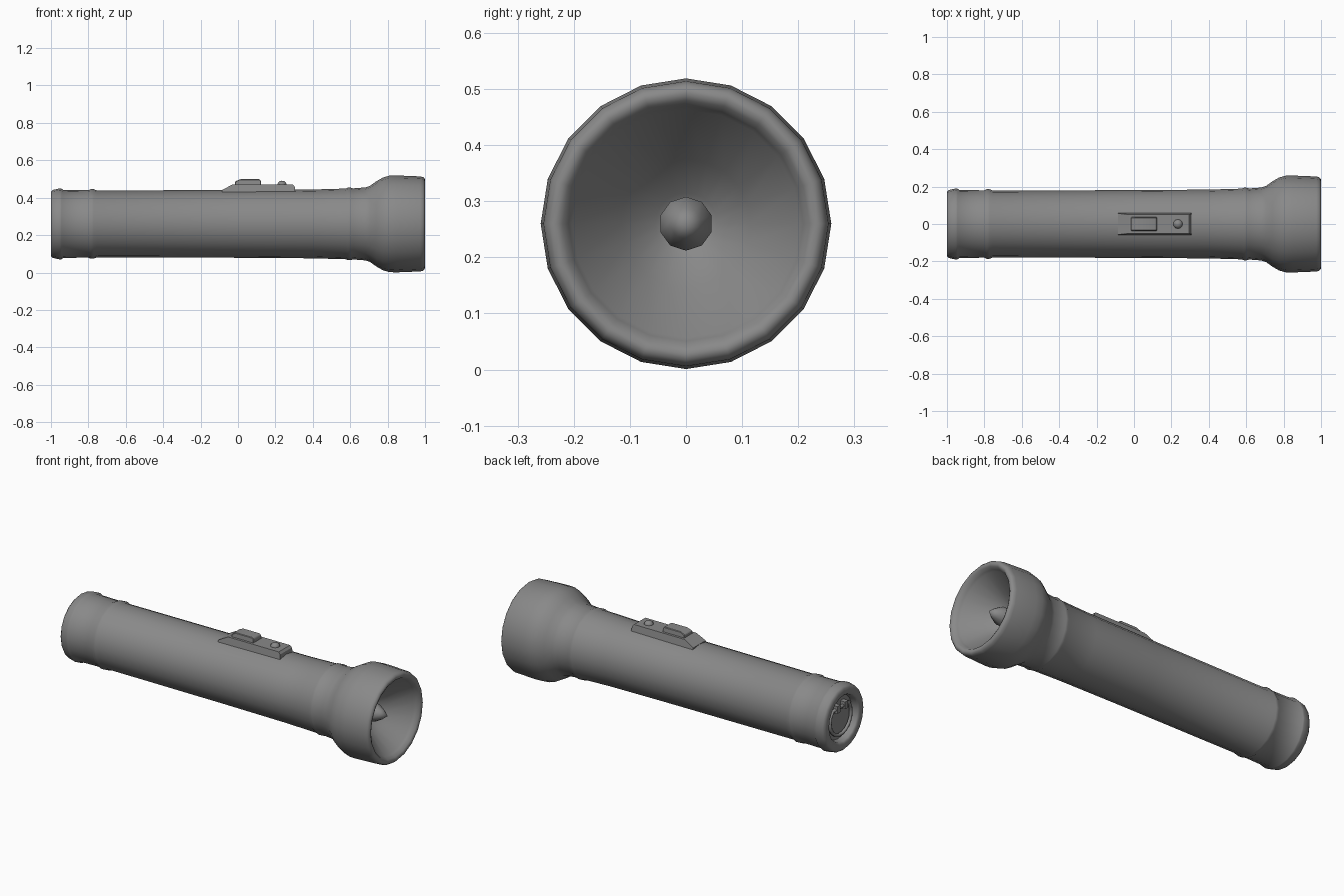
import bpy, bmesh, math

if "Cube" in bpy.data.objects:
    bpy.data.objects.remove(bpy.data.objects["Cube"])

CZ = 0.26  # height of the torch axis

# dark grey casing
grey = bpy.data.materials.new("dark_grey")
grey.diffuse_color = (0.25, 0.25, 0.25, 1)
grey.use_nodes = True
grey.node_tree.nodes["Principled BSDF"].inputs["Base Color"].default_value = grey.diffuse_color


def finish(name, bm, angle=35):
    bmesh.ops.remove_doubles(bm, verts=bm.verts, dist=1e-5)
    bmesh.ops.recalc_face_normals(bm, faces=bm.faces)
    me = bpy.data.meshes.new(name)
    bm.to_mesh(me)
    bm.free()
    me.materials.append(grey)
    ob = bpy.data.objects.new(name, me)
    bpy.context.collection.objects.link(ob)
    bpy.ops.object.select_all(action='DESELECT')
    ob.select_set(True)
    bpy.context.view_layer.objects.active = ob
    bpy.ops.object.shade_smooth_by_angle(angle=math.radians(angle))
    return ob


def lathe(name, profile, sides=20, angle=48):
    """Turn (x, radius) points round the torch axis."""
    bm = bmesh.new()
    rings = []
    for x, r in profile:
        rings.append([bm.verts.new((x, r * math.sin(2 * math.pi * i / sides),
                                    CZ + r * math.cos(2 * math.pi * i / sides)))
                      for i in range(sides)] if r > 0 else [bm.verts.new((x, 0, CZ))])
    for a, b in zip(rings, rings[1:]):
        for i in range(sides):
            j = (i + 1) % sides
            if len(a) == 1:
                bm.faces.new((a[0], b[i], b[j]))
            elif len(b) == 1:
                bm.faces.new((a[i], a[j], b[0]))
            else:
                bm.faces.new((a[i], a[j], b[j], b[i]))
    return finish(name, bm, angle)


def prism(name, side, w_bottom, w_top, z0, z1, bevel=0):
    """Extrude an (x, z) side outline across y, narrowing towards the top."""
    bm = bmesh.new()
    rows = []
    for s in (-1, 1):
        rows.append([bm.verts.new((x, s * (w_bottom + (w_top - w_bottom) * (z - z0) / (z1 - z0)), z))
                     for x, z in side])
    bm.faces.new(rows[0])
    bm.faces.new(rows[1])
    n = len(side)
    for i in range(n):
        j = (i + 1) % n
        bm.faces.new((rows[0][i], rows[0][j], rows[1][j], rows[1][i]))
    if bevel:
        bmesh.ops.bevel(bm, geom=bm.edges[:], offset=bevel, segments=1, affect='EDGES')
    return finish(name, bm, 25)


# barrel, tail cap with recess, and flared head
lathe("torch_body", [
    (-0.96, 0), (-0.96, 0.125), (-0.992, 0.13), (-1.0, 0.138), (-1.0, 0.172), (-0.99, 0.182),
    (-0.952, 0.190), (-0.944, 0.189), (-0.934, 0.182), (-0.80, 0.180), (-0.788, 0.186),
    (-0.772, 0.186), (-0.755, 0.179),
    (0.0, 0.181), (0.40, 0.184), (0.575, 0.189), (0.588, 0.194), (0.602, 0.194), (0.615, 0.190),
    (0.68, 0.195), (0.705, 0.203), (0.74, 0.228), (0.775, 0.248), (0.81, 0.258), (0.85, 0.259),
    (0.975, 0.254), (0.99, 0.250), (0.998, 0.242), (1.0, 0.232), (0.994, 0.220), (0.975, 0.209)])

# reflector bowl and bulb
lathe("reflector", [(0.975, 0.209), (0.965, 0.203), (0.87, 0.115), (0.80, 0.055), (0.78, 0)])
lathe("bulb", [(0.78, 0.04), (0.84, 0.048), (0.875, 0.048), (0.91, 0.028), (0.945, 0)], 10, 38)

# switch plate, sliding switch and signal button
prism("switch_plate", [(-0.085, 0.42), (0.308, 0.42), (0.303, 0.46), (0.293, 0.472),
                       (-0.028, 0.472), (-0.085, 0.441)], 0.060, 0.051, 0.42, 0.472)
prism("slide_switch", [(-0.018, 0.46), (0.124, 0.46), (0.122, 0.492), (0.114, 0.499),
                       (0.012, 0.499), (-0.014, 0.488)], 0.039, 0.034, 0.46, 0.499, 0.003)
bm = bmesh.new()
bmesh.ops.create_uvsphere(bm, u_segments=10, v_segments=6, radius=0.026)
for v in bm.verts:
    v.co = (v.co.x + 0.235, v.co.y, v.co.z * 0.85 + 0.469)
finish("signal_button", bm, 50)

# folded hanging loop in the tail recess
curve = bpy.data.curves.new("hanging_loop", 'CURVE')
curve.dimensions = '3D'
curve.bevel_depth = 0.010
curve.bevel_resolution = 1
curve.materials.append(grey)
path = [(0.095 * math.cos(math.radians(a)), 0.095 * math.sin(math.radians(a)))
        for a in range(-220, 41, 20)]
spline = curve.splines.new('POLY')
spline.points.add(len(path) - 1)
for p, (y, z) in zip(spline.points, path):
    p.co = (-0.976, y, CZ + z, 1)
spline.use_cyclic_u = True
loop = bpy.data.objects.new("hanging_loop", curve)
bpy.context.collection.objects.link(loop)

# hinge lugs holding the loop
for side, y in (("left", -0.035), ("right", 0.035)):
    bpy.ops.mesh.primitive_cube_add(size=1, location=(-0.972, y, CZ + 0.064))
    lug = bpy.context.object
    lug.name = "hinge_lug_" + side
    lug.scale = (0.036, 0.028, 0.042)
    lug.data.materials.append(grey)
    mod = lug.modifiers.new("soft_edges", 'BEVEL')
    mod.width = 0.006
    mod.segments = 2
